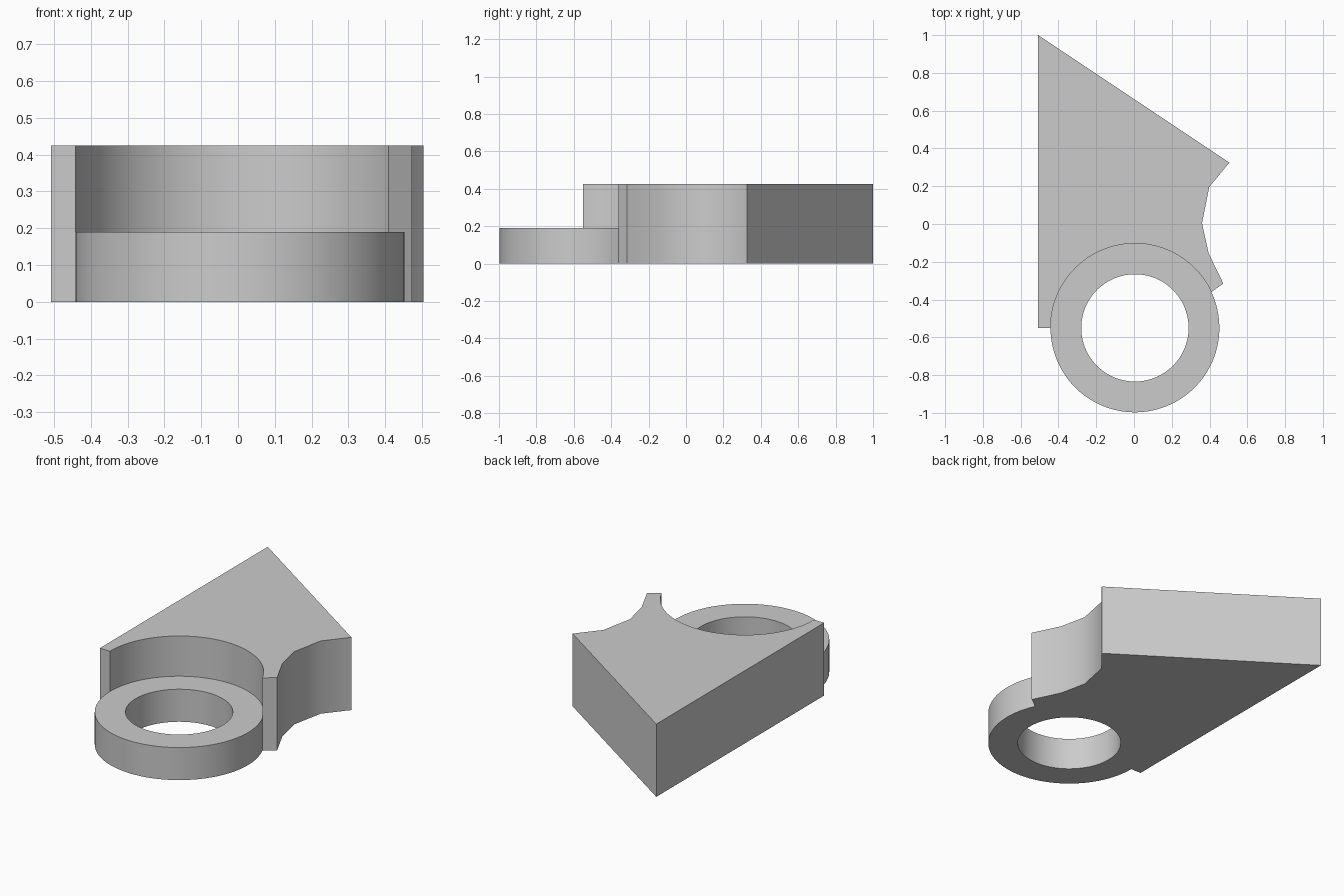
import bpy, bmesh
from math import cos, sin, radians

cube = bpy.data.objects.get("Cube")
if cube:
    bpy.data.objects.remove(cube)

CENTRE = (0.005, -0.55)
OUTER, INNER = 0.447, 0.284
RING_TOP, BODY_TOP = 0.19, 0.425
START = 25.1  # angle where the ring leaves the body's right tip


def arc(radius, a, b, steps):
    angles = [radians(a + (b - a) * i / steps) for i in range(steps + 1)]
    return [(CENTRE[0] + radius * cos(t), CENTRE[1] + radius * sin(t)) for t in angles]


bm = bmesh.new()


def face(points):
    bm.faces.new([bm.verts.new(p) for p in points])


def cap(outline, z):
    face([(x, y, z) for x, y in outline])


def wall(path, low, high):
    for (ax, ay), (bx, by) in zip(path, path[1:]):
        face([(ax, ay, low), (bx, by, low), (bx, by, high), (ax, ay, high)])


def annulus(inner, outer, z):
    for i in range(len(outer) - 1):
        cap([inner[i], outer[i], outer[i + 1], inner[i + 1]], z)


# Outlines: back arc touches the body, front arc is free
back = arc(OUTER, START, 180, 44)
front = arc(OUTER, 180, 360 + START, 58)
back_hole = arc(INNER, START, 180, 44)
front_hole = arc(INNER, 180, 360 + START, 58)
sides = [back[-1], (-0.508, -0.55), (-0.508, 1.0), (0.505, 0.325),
         (0.398, 0.195), (0.36, 0.005), (0.395, -0.155), (0.473, -0.315), back[0]]

# Wedge body with scooped right side and a round seat above the ring
body = sides + back[1:-1]
cap(body, 0)
cap(body, BODY_TOP)
wall(sides, 0, RING_TOP)
wall(sides, RING_TOP, BODY_TOP)
wall(back, RING_TOP, BODY_TOP)

# Low ring with a through hole
for hole, rim in ((back_hole, back), (front_hole, front)):
    annulus(hole, rim, 0)
    annulus(hole, rim, RING_TOP)
    wall(hole, 0, RING_TOP)
wall(front, 0, RING_TOP)

# Weld into one solid
bmesh.ops.remove_doubles(bm, verts=bm.verts, dist=0.0001)
bmesh.ops.recalc_face_normals(bm, faces=bm.faces)
mesh = bpy.data.meshes.new("ring_bracket")
bm.to_mesh(mesh)
bm.free()

obj = bpy.data.objects.new("ring_bracket", mesh)
bpy.context.collection.objects.link(obj)

# Plain grey material
grey = bpy.data.materials.new("plain_grey")
grey.use_nodes = True
colour = (0.6, 0.6, 0.6, 1)
grey.diffuse_color = colour
grey.node_tree.nodes["Principled BSDF"].inputs["Base Color"].default_value = colour
mesh.materials.append(grey)

bpy.ops.object.select_all(action="DESELECT")
obj.select_set(True)
bpy.context.view_layer.objects.active = obj
bpy.ops.object.shade_smooth_by_angle(angle=radians(30))
